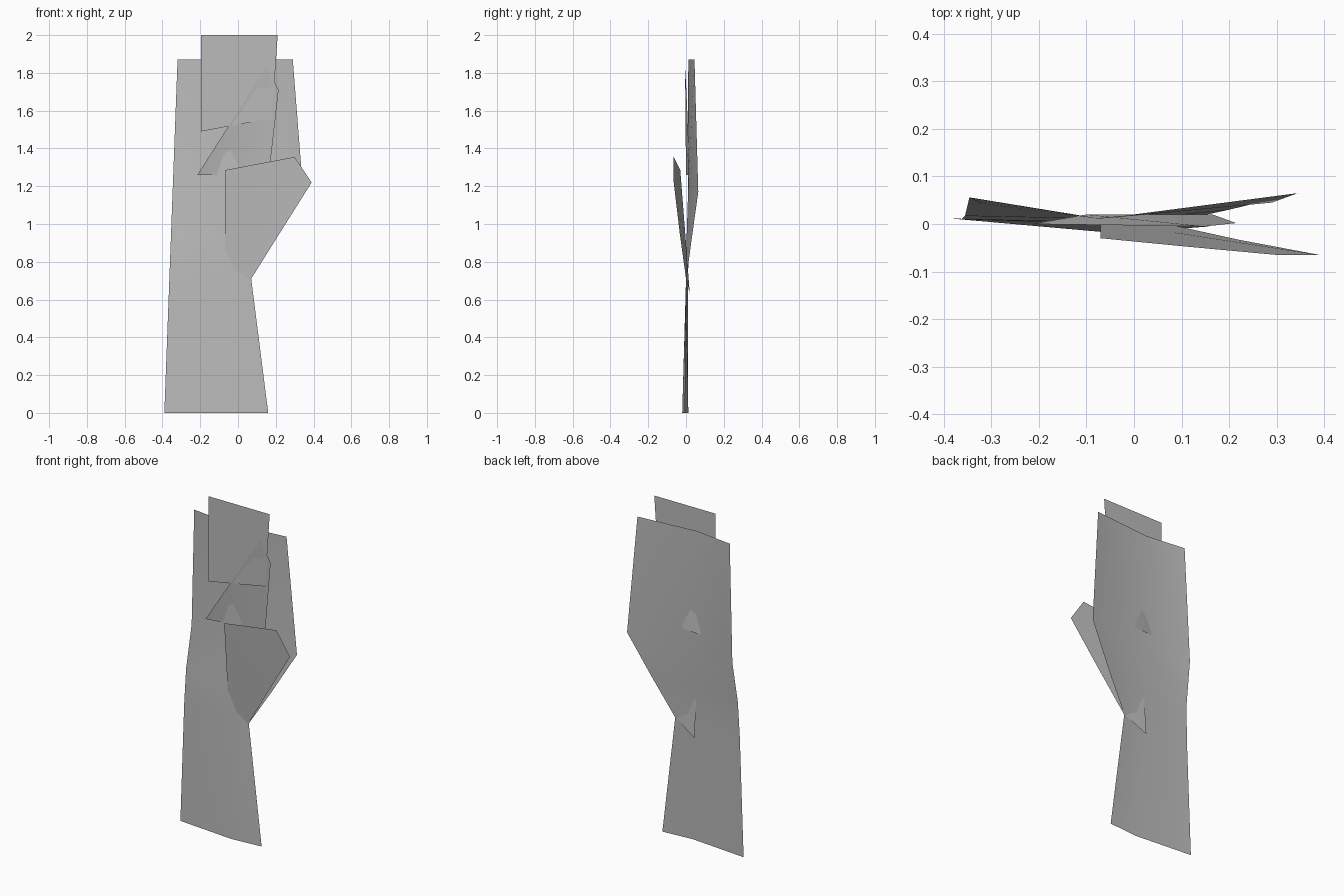
import bpy
import bmesh
from math import radians

start_cube = bpy.data.objects.get("Cube")
if start_cube:
    bpy.data.objects.remove(start_cube, do_unlink=True)

# One neutral grey for every sheet
grey = bpy.data.materials.new("plain_grey")
grey.use_nodes = True
grey.diffuse_color = (0.5, 0.5, 0.5, 1)
shader = next(node for node in grey.node_tree.nodes if node.type == 'BSDF_PRINCIPLED')
shader.inputs["Base Color"].default_value = grey.diffuse_color


def finish(name, bm, smooth=False):
    """Turn a bmesh into a sheet object that faces the front."""
    bm.normal_update()
    backward = [face for face in bm.faces if face.normal.y > 0]
    bmesh.ops.reverse_faces(bm, faces=backward)
    mesh = bpy.data.meshes.new(name)
    bm.to_mesh(mesh)
    bm.free()
    mesh.materials.append(grey)
    sheet = bpy.data.objects.new(name, mesh)
    bpy.context.collection.objects.link(sheet)
    if smooth:
        bpy.ops.object.select_all(action='DESELECT')
        sheet.select_set(True)
        bpy.context.view_layer.objects.active = sheet
        bpy.ops.object.shade_smooth_by_angle(angle=radians(40))
    return sheet


def outline_sheet(name, outline, smooth=False):
    """Flat or gently bent sheet from its outline, listed as x, y, z."""
    bm = bmesh.new()
    bm.faces.new([bm.verts.new(point) for point in outline])
    bmesh.ops.triangulate(bm, faces=bm.faces[:])
    return finish(name, bm, smooth)


def lofted_sheet(name, rows):
    """Bent sheet bridged between equal rows of points."""
    bm = bmesh.new()
    rings = [[bm.verts.new(point) for point in row] for row in rows]
    for low, high in zip(rings, rings[1:]):
        for i in range(len(low) - 1):
            bm.faces.new((low[i], low[i + 1], high[i + 1], high[i]))
    return finish(name, bm, smooth=True)


# Tall backing sheet: height, left depth, fold x and depth, right x and depth
sections = [
    (0, 0.012, -0.03, -0.02, 0.16, -0.005),
    (0.71, 0.01, -0.06, 0, 0.07, 0.002),
    (0.92, 0.017, -0.06, 0.003, 0.2, 0.03),
    (1.17, 0.056, -0.07, 0.011, 0.345, 0.065),
    (1.87, 0.043, -0.08, 0.012, 0.29, 0.045),
]
lofted_sheet("backing_sheet", [
    [(-0.39 + 0.0374 * z, left_y, z), (fold_x, fold_y, z), (right_x, right_y, z)]
    for z, left_y, fold_x, fold_y, right_x, right_y in sections
])

# Upright card rising above the backing
outline_sheet("upper_card", [
    (-0.195, 0, 1.49), (0.18, 0, 1.56), (0.21, 0, 2), (-0.195, 0, 2),
])

# Slanted sheet between the card and the flap
outline_sheet("middle_sheet", [
    (-0.215, 0, 1.26), (-0.1, 0.02, 1.26), (0.165, 0.02, 1.27),
    (0.215, 0.002, 1.71), (0.15, -0.005, 1.83),
], smooth=True)

# Flap that leans forward on the left side
lofted_sheet("front_flap", [
    [(-0.07, 0.02, 0.63), (0, 0.011, 0.67), (0.07, 0, 0.71)],
    [(-0.07, -0.004, 0.95), (0.08, -0.017, 0.95), (0.22, -0.033, 0.95)],
    [(-0.07, -0.026, 1.23), (0.16, -0.046, 1.225), (0.39, -0.065, 1.22)],
    [(-0.07, -0.03, 1.285), (0.115, -0.048, 1.32), (0.3, -0.065, 1.355)],
])
